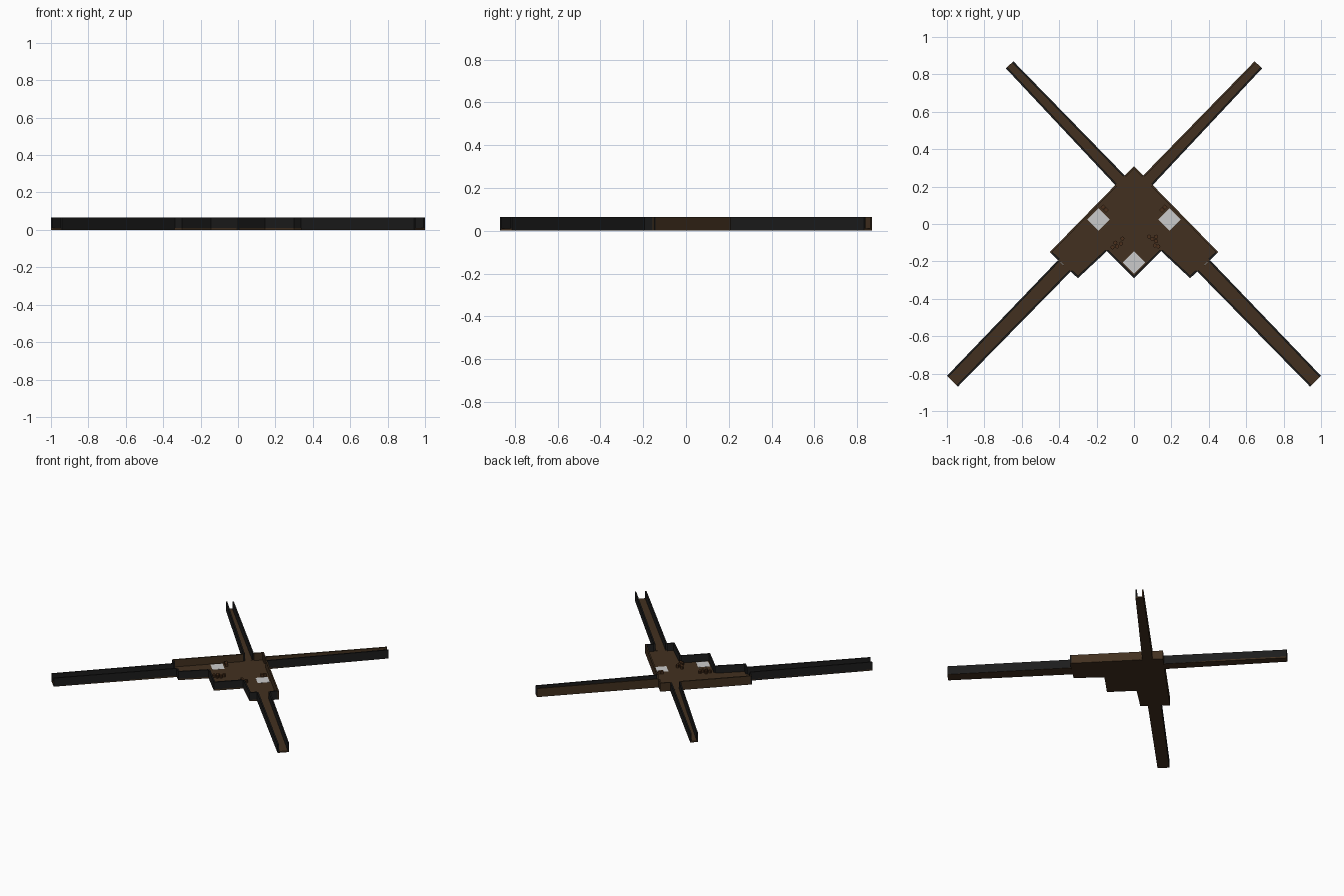
import bpy, bmesh, math
from mathutils import Vector

if "Cube" in bpy.data.objects:
    bpy.data.objects.remove(bpy.data.objects["Cube"])

FLOOR, TOP, THICK = 0.01, 0.065, 0.01


def material(name, rgb):
    m = bpy.data.materials.new(name)
    m.diffuse_color = (*rgb, 1)
    m.use_nodes = True
    m.node_tree.nodes["Principled BSDF"].inputs["Base Color"].default_value = m.diffuse_color
    return m


BROWN = material("brown", (0.055, 0.03, 0.014))
DARK = material("dark", (0.012, 0.012, 0.012))
PALE = material("pale", (0.55, 0.55, 0.55))
RUST = material("rust", (0.07, 0.03, 0.012))


def prism(name, pts, z0, z1, mat):
    """Extrude a flat outline between two heights."""
    bm = bmesh.new()
    face = bm.faces.new([bm.verts.new((x, y, z0)) for x, y in pts])
    if z1 > z0:
        new = bmesh.ops.extrude_face_region(bm, geom=[face], use_keep_orig=True)["geom"]
        bmesh.ops.translate(bm, vec=(0, 0, z1 - z0),
                            verts=[g for g in new if isinstance(g, bmesh.types.BMVert)])
    bmesh.ops.recalc_face_normals(bm, faces=bm.faces)
    me = bpy.data.meshes.new(name)
    bm.to_mesh(me)
    bm.free()
    me.materials.append(mat)
    ob = bpy.data.objects.new(name, me)
    bpy.context.collection.objects.link(ob)
    return ob


def wall(name, a, b, mat):
    """Thin wall from a to b, thickened to the left (the inside)."""
    a, b = Vector(a), Vector(b)
    d = (b - a).normalized()
    n = Vector((-d.y, d.x)) * THICK
    prism(name, [a, b, b + n, a + n], 0.001, TOP, mat)


def flip(p):
    return (-p[0], p[1])


# room floor, left half outline mirrored to the right
left = [(0, 0.31), (-0.45, -0.15), (-0.3, -0.29), (-0.145, -0.145), (0, -0.29)]
prism("room_floor", left + [flip(p) for p in left[-2:0:-1]], 0, FLOOR, BROWN)

# corridor corners: room side and outer end, in boundary order
back = [(-0.05, 0.26), (-0.645, 0.87), (-0.685, 0.832), (-0.1, 0.208)]
front = [(-0.406, -0.193), (-1, -0.812), (-0.942, -0.87), (-0.338, -0.254)]

walls = [
    ("room_back_wall", left[0], back[0], BROWN),
    ("room_side_wall", back[3], left[1], BROWN),
    ("room_end_wall_outer", left[1], front[0], DARK),
    ("room_end_wall_inner", front[3], left[2], DARK),
    ("room_front_wall", left[2], left[3], DARK),
    ("alcove_wall", left[3], left[4], DARK),
    ("back_corridor_wall_upper", back[0], back[1], DARK),
    ("back_corridor_wall_lower", back[2], back[3], DARK),
    ("front_corridor_wall_upper", front[0], front[1], DARK),
    ("front_corridor_wall_lower", front[2], front[3], DARK),
]
for name, a, b, mat in walls:
    wall(name + "_left", a, b, mat)
    right_mat = BROWN if name == "back_corridor_wall_upper" else mat
    wall(name + "_right", flip(b), flip(a), right_mat)

# corridor floors
for name, c in (("back_corridor_floor", back), ("front_corridor_floor", front)):
    prism(name + "_left", c, 0, FLOOR, BROWN)
    prism(name + "_right", [flip(p) for p in c], 0, FLOOR, BROWN)

# pale diamond floor panels
for i, (x, y) in enumerate([(-0.19, 0.025), (0.19, 0.025), (0, -0.205)]):
    r = 0.06
    prism(f"floor_panel_{i}", [(x + r, y), (x, y + r), (x - r, y), (x, y - r)],
          FLOOR + 0.001, FLOOR + 0.002, PALE)

# small barrels beside the alcove
barrels = [(-0.115, -0.125), (-0.09, -0.12), (-0.1, -0.1), (-0.07, -0.105), (-0.062, -0.078),
           (0.08, -0.067), (0.098, -0.08), (0.118, -0.068), (0.118, -0.092), (0.112, -0.115),
           (0.13, -0.12)]
for i, (x, y) in enumerate(barrels):
    ring = [(x + 0.011 * math.cos(k * math.pi / 4), y + 0.011 * math.sin(k * math.pi / 4))
            for k in range(8)]
    prism(f"barrel_{i}", ring, FLOOR, FLOOR + 0.022, RUST)

# small crates against the side walls
for s in (-1, 1):
    for i, (x, y) in enumerate([(0.165, 0.09), (0.15, 0.075)]):
        r = 0.014
        prism(f"crate_{i}_{'left' if s < 0 else 'right'}",
              [(s * x + r, y), (s * x, y + r), (s * x - r, y), (s * x, y - r)],
              FLOOR, FLOOR + 0.02, RUST)
